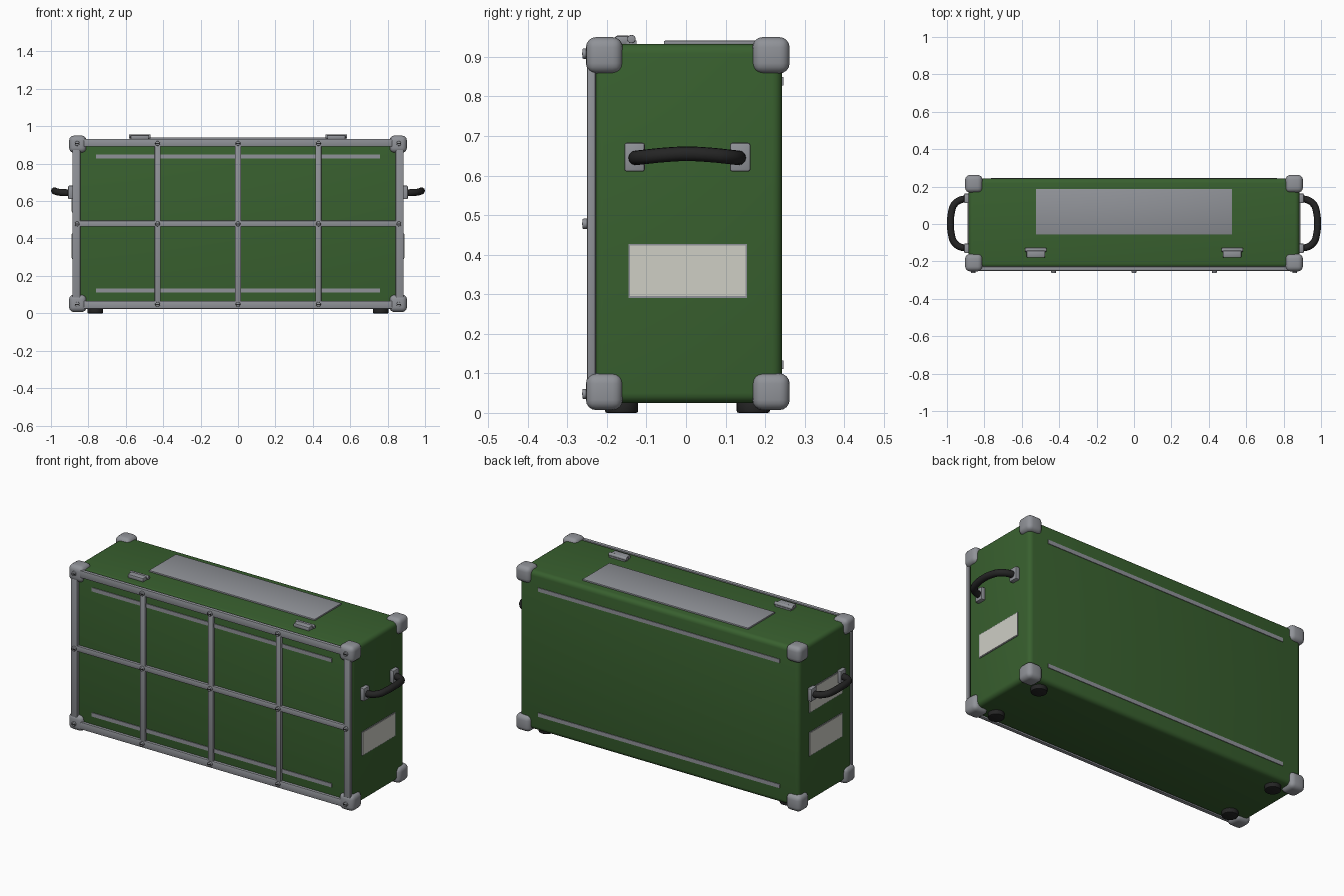
import bpy
import math
from mathutils import Matrix, Vector

old = bpy.data.objects.get("Cube")
if old:
    bpy.data.objects.remove(old)


def make_material(name, r, g, b):
    mat = bpy.data.materials.new(name)
    mat.use_nodes = True
    mat.diffuse_color = (r, g, b, 1)
    shader = next(n for n in mat.node_tree.nodes if n.type == 'BSDF_PRINCIPLED')
    shader.inputs["Base Color"].default_value = (r, g, b, 1)
    shader.inputs["Roughness"].default_value = 0.6
    return mat


GREEN = make_material("green paint", 0.04, 0.117, 0.028)
METAL = make_material("grey metal", 0.28, 0.29, 0.315)
BLACK = make_material("black rubber", 0.018, 0.018, 0.018)
CREAM = make_material("off white label", 0.62, 0.62, 0.56)


def finish(obj, name, mat, bevel=0.0, segments=2):
    """Name, colour, bevel and smooth a part."""
    obj.name = name
    obj.data.name = name
    obj.data.materials.clear()
    obj.data.materials.append(mat)
    bpy.ops.object.select_all(action='DESELECT')
    bpy.context.view_layer.objects.active = obj
    obj.select_set(True)
    if bevel:
        mod = obj.modifiers.new("Rounded edges", 'BEVEL')
        mod.width = bevel
        mod.segments = segments
        bpy.ops.object.modifier_apply(modifier=mod.name)
    bpy.ops.object.shade_smooth_by_angle(angle=math.radians(35))
    return obj


def box(name, xs, ys, zs, mat, bevel=0.0, segments=2):
    """Box spanning the given ranges."""
    bpy.ops.mesh.primitive_cube_add(size=1)
    obj = bpy.context.object
    spans = [sorted(s) for s in (xs, ys, zs)]
    centre = Vector([(a + b) / 2 for a, b in spans])
    size = [b - a for a, b in spans]
    obj.data.transform(Matrix.Translation(centre) @ Matrix.Diagonal(size + [1]))
    return finish(obj, name, mat, bevel, segments)


def rod(name, centre, radius, length, axis, mat, bevel=0.0, sides=20):
    """Cylinder along the given axis."""
    bpy.ops.mesh.primitive_cylinder_add(vertices=sides, radius=radius, depth=length)
    obj = bpy.context.object
    turn = Vector((0, 0, 1)).rotation_difference(Vector(axis)).to_matrix().to_4x4()
    obj.data.transform(Matrix.Translation(centre) @ turn)
    return finish(obj, name, mat, bevel)


# Case body
box("case_body", (-0.885, 0.885), (-0.235, 0.243), (0.025, 0.933), GREEN, 0.025, 4)

# Rounded corner guards
for x in (-1, 1):
    for ys in ((-0.253, -0.16), (0.168, 0.262)):
        for zs in ((0.007, 0.1), (0.858, 0.95)):
            box("corner_guard", (x * 0.81, x * 0.903), ys, zs, METAL, 0.026, 4)

# Front frame: outer rails, uprights and middle rail
FRAME_Y = (-0.25, -0.228)
for z in (0.045, 0.912):
    box("frame_rail", (-0.885, 0.885), FRAME_Y, (z - 0.021, z + 0.021), METAL, 0.005)
for x in (-0.864, 0.864):
    box("frame_side", (x - 0.021, x + 0.021), FRAME_Y, (0.025, 0.933), METAL, 0.005)
for x in (-0.43, 0, 0.43):
    box("frame_upright", (x - 0.016, x + 0.016), FRAME_Y, (0.05, 0.9), METAL, 0.004)
box("frame_middle_rail", (-0.86, 0.86), FRAME_Y, (0.464, 0.496), METAL, 0.004)

# Slotted screws at every frame crossing
for x in (-0.86, -0.43, 0, 0.43, 0.86):
    for z in (0.048, 0.478, 0.908):
        rod("screw_head", (x, -0.254, z), 0.013, 0.016, (0, 1, 0), METAL, 0.003, 14)
        box("screw_slot", (x - 0.011, x + 0.011), (-0.2628, -0.26),
            (z - 0.003, z + 0.003), BLACK)

# Long strips on the front and back panels
for z in (0.122, 0.838):
    box("front_strip", (-0.76, 0.76), (-0.239, -0.23), (z - 0.011, z + 0.011), METAL)
    box("back_strip", (-0.765, 0.765), (0.238, 0.2465), (z - 0.011, z + 0.011), METAL)

# Top plate
box("top_plate", (-0.525, 0.525), (-0.056, 0.188), (0.93, 0.941), METAL, 0.003)

# Top latches with hinge barrels
for x in (-0.525, 0.525):
    box("latch_plate", (x - 0.05, x + 0.05), (-0.18, -0.14), (0.93, 0.954), METAL, 0.007)
    rod("latch_barrel", (x, -0.138, 0.945), 0.0105, 0.115, (1, 0, 0), METAL, 0.002)
    box("latch_base", (x - 0.05, x + 0.05), (-0.15, -0.125), (0.93, 0.942), METAL)

# Rubber feet
for x in (-0.763, 0.763):
    for y in (-0.163, 0.17):
        rod("foot", (x, y, 0.016), 0.042, 0.032, (0, 0, 1), BLACK, 0.005, 24)


def handle(side):
    """Bowed carrying handle with two brackets."""
    for y in (-0.13, 0.137):
        box("handle_bracket", (side * 0.88, side * 0.908), (y - 0.026, y + 0.026),
            (0.61, 0.683), METAL, 0.006)
    half = [(0.885, 0.13, 0.645), (0.925, 0.127, 0.645),
            (0.962, 0.1, 0.648), (0.976, 0.06, 0.652)]
    path = [(x, -y, z) for x, y, z in half] + [(0.981, 0, 0.655)] + half[::-1]
    curve = bpy.data.curves.new("handle_path", 'CURVE')
    curve.dimensions = '3D'
    curve.bevel_depth = 0.0185
    curve.bevel_resolution = 4
    curve.resolution_u = 5
    curve.use_fill_caps = True
    spline = curve.splines.new('BEZIER')
    spline.bezier_points.add(len(path) - 1)
    for point, (x, y, z) in zip(spline.bezier_points, path):
        point.co = (side * x, y + 0.003, z)
        point.handle_left_type = point.handle_right_type = 'AUTO'
    obj = bpy.data.objects.new("handle_grip", curve)
    bpy.context.collection.objects.link(obj)
    bpy.ops.object.select_all(action='DESELECT')
    obj.select_set(True)
    bpy.context.view_layer.objects.active = obj
    bpy.ops.object.convert(target='MESH')
    finish(bpy.context.object, "handle_grip", BLACK)


def label(side, z):
    """Label plate in a thin metal border."""
    box("label_border", (side * 0.88, side * 0.8885), (-0.145, 0.154),
        (z - 0.068, z + 0.068), METAL)
    box("label_face", (side * 0.882, side * 0.8905), (-0.141, 0.15),
        (z - 0.064, z + 0.064), CREAM)


for side in (-1, 1):
    handle(side)
    label(side, 0.359)
# Second label on the right end only
label(-1, 0.607)
